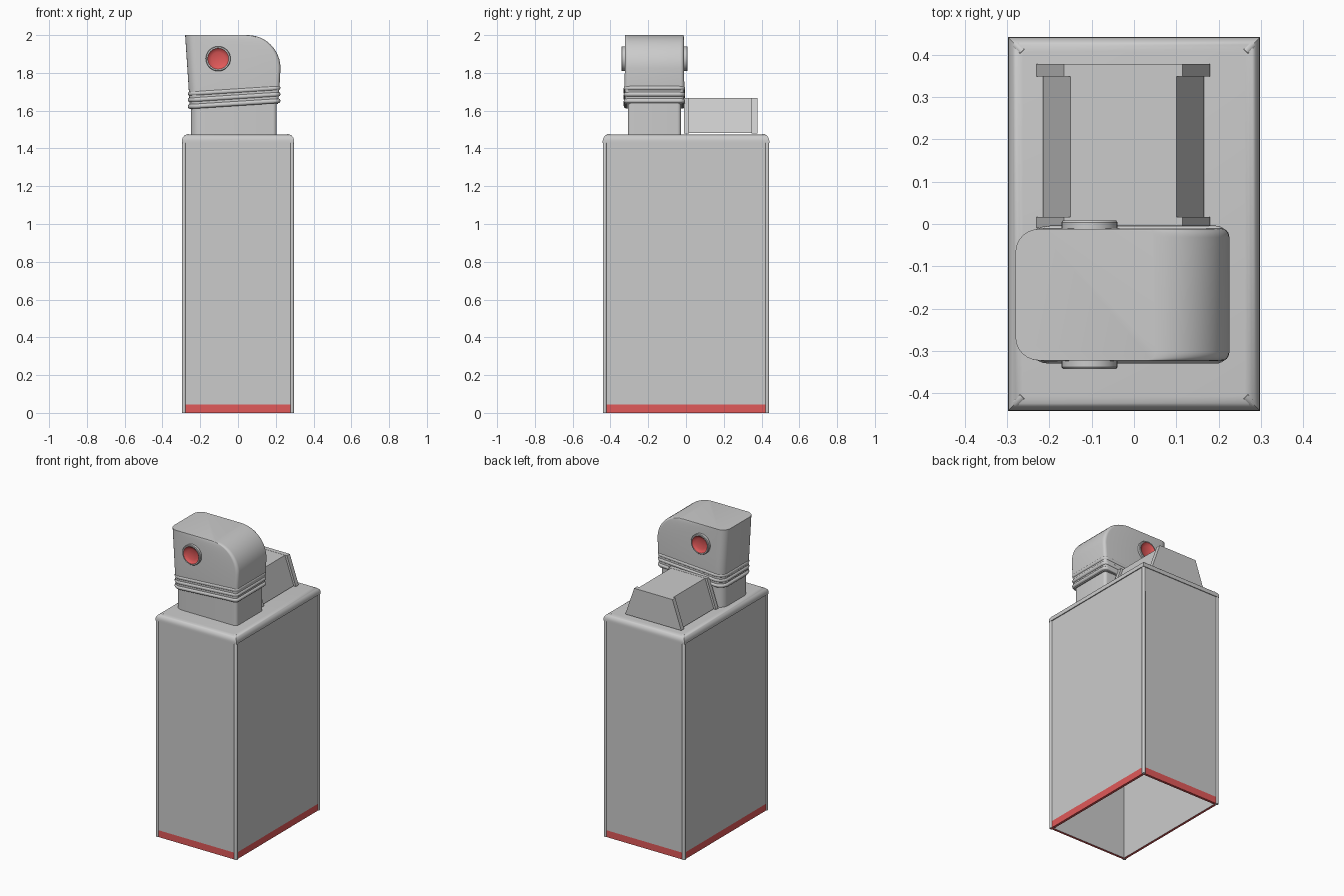
import bpy, bmesh, math
from mathutils import Matrix

if "Cube" in bpy.data.objects:
    bpy.data.objects.remove(bpy.data.objects["Cube"])


def material(name, rgb):
    m = bpy.data.materials.new(name)
    m.use_nodes = True
    m.diffuse_color = (*rgb, 1)
    m.node_tree.nodes["Principled BSDF"].inputs["Base Color"].default_value = (*rgb, 1)
    return m


GREY = material("plain grey", (0.6, 0.6, 0.6))
RED = material("warm red", (0.75, 0.1, 0.1))


def finish(name, bm, mats=(GREY,), smooth=True):
    bmesh.ops.recalc_face_normals(bm, faces=bm.faces)
    me = bpy.data.meshes.new(name)
    bm.to_mesh(me)
    bm.free()
    for m in mats:
        me.materials.append(m)
    if smooth:
        me.shade_smooth()
        me.set_sharp_from_angle(angle=math.radians(35))
    ob = bpy.data.objects.new(name, me)
    bpy.context.collection.objects.link(ob)
    return ob


def box(half_x, half_y, z0, z1):
    bm = bmesh.new()
    mat = Matrix.Translation((0, 0, (z0 + z1) / 2)) @ Matrix.Diagonal(
        (half_x * 2, half_y * 2, z1 - z0, 1))
    bmesh.ops.create_cube(bm, size=1, matrix=mat)
    return bm


def tube(name, points, radius, cyclic=False):
    cu = bpy.data.curves.new(name, "CURVE")
    cu.dimensions = "3D"
    cu.bevel_depth = radius
    cu.bevel_resolution = 3
    cu.use_fill_caps = True
    sp = cu.splines.new("POLY")
    sp.points.add(len(points) - 1)
    for p, co in zip(sp.points, points):
        p.co = (*co, 1)
    sp.use_cyclic_u = cyclic
    sp.use_smooth = True
    cu.materials.append(GREY)
    ob = bpy.data.objects.new(name, cu)
    bpy.context.collection.objects.link(ob)


MID_Y = -0.167  # centre line of the tower


def rounded_outline(x0, x1, half_y, r_left=0.055, r_right=0.02, steps=6):
    """Plan outline, softer on its left-hand end."""
    pts = []
    corners = [(x1, 1, r_right, 0), (x0, 1, r_left, 90),
               (x0, -1, r_left, 180), (x1, -1, r_right, 270)]
    for x, sy, r, start in corners:
        cx = x - r if x == x1 else x + r
        cy = MID_Y + sy * (half_y - r)
        for i in range(steps + 1):
            a = math.radians(start + 90 * i / steps)
            pts.append((cx + r * math.cos(a), cy + r * math.sin(a)))
    return pts


def loft(name, sections):
    """Skin a stack of (z, x0, x1, half_y) outlines."""
    bm = bmesh.new()
    loops = [[bm.verts.new((x, y, z)) for x, y in rounded_outline(x0, x1, h)]
             for z, x0, x1, h in sections]
    n = len(loops[0])
    for a, b in zip(loops, loops[1:]):
        for i in range(n):
            j = (i + 1) % n
            bm.faces.new((a[i], a[j], b[j], b[i]))
    bm.faces.new(loops[0][::-1])
    bm.faces.new(loops[-1])
    return finish(name, bm)


def trapezoid(name, bottom, top, z0, z1, y0, y1):
    bm = bmesh.new()
    profile = [(bottom[0], z0), (bottom[1], z0), (top[1], z1), (top[0], z1)]
    face = bm.faces.new([bm.verts.new((x, y0, z)) for x, z in profile])
    ext = bmesh.ops.extrude_face_region(bm, geom=[face])["geom"]
    bmesh.ops.translate(bm, vec=(0, y1 - y0, 0),
                        verts=[v for v in ext if isinstance(v, bmesh.types.BMVert)])
    if not face.is_valid or len(bm.faces) < 6:
        bm.faces.new([v for v in bm.verts if v.co.y == y0])
    return finish(name, bm, smooth=False)


# Hollow body, open below, with a red band around the foot
bm = box(0.291, 0.436, 0, 1.44)
bmesh.ops.delete(bm, geom=[f for f in bm.faces if f.normal.z < -0.5], context="FACES_ONLY")
bmesh.ops.bisect_plane(bm, geom=bm.verts[:] + bm.edges[:] + bm.faces[:],
                       plane_co=(0, 0, 0.045), plane_no=(0, 0, 1))
for f in bm.faces:
    f.material_index = int(f.calc_center_median().z < 0.045)
body = finish("body_shell", bm, (GREY, RED, GREY), smooth=False)
wall = body.modifiers.new("wall", "SOLIDIFY")
wall.thickness = 0.016
wall.offset = -1
wall.use_even_offset = True
wall.material_offset = 2

# Rounded lid
bm = box(0.297, 0.441, 1.43, 1.475)
rim = [e for e in bm.edges if all(v.co.z > 1.45 for v in e.verts)]
bmesh.ops.bevel(bm, geom=rim, offset=0.035, segments=6, profile=0.5, affect="EDGES")
finish("lid", bm)

# Corner beads that curl over the lid
for sx, side in ((1, "left"), (-1, "right")):
    for sy, end in ((-1, "front"), (1, "back")):
        path = [(0, 0), (0, 1.44), (0.004, 1.452), (0.010, 1.461), (0.024, 1.467)]
        tube(f"corner_bead_{end}_{side}",
             [(sx * (0.286 - d), sy * (0.430 - d), z) for d, z in path], 0.011)

# Neck and curved head
loft("neck", [(1.47, -0.25, 0.205, 0.141), (1.65, -0.25, 0.205, 0.141)])
R = 0.175
sections = [(1.635, -0.256, 0.212, 0.155), (1.73, -0.262, 0.22, 0.158)]
for i in range(13):
    a = math.radians(90 * i / 12)
    z = 2 - R + R * math.sin(a)
    t = (z - 1.73) / 0.27
    sections.append((z, -0.262 - 0.018 * t, 0.05 + R * math.cos(a), 0.158 - 0.003 * t))
loft("head", sections)

# Three tilted bellows rings
for k, z in enumerate((1.637, 1.672, 1.705)):
    outline = rounded_outline(-0.253, 0.212, 0.150)
    tube(f"neck_ring_{k + 1}",
         [(x, y, z + 0.065 * (x + 0.02)) for x, y in outline], 0.013, cyclic=True)

# Pivot bosses with a red dish on both faces of the head
boss = [(0.066, 0.14), (0.066, 0.171), (0.063, 0.175), (0.056, 0.175),
        (0.052, 0.169), (0.035, 0.162), (0, 0.160)]
for s, end in ((-1, "front"), (1, "back")):
    bm = bmesh.new()
    verts = [bm.verts.new((-0.105 + r, MID_Y + s * y, 1.875)) for r, y in boss]
    edges = [bm.edges.new(p) for p in zip(verts, verts[1:])]
    bmesh.ops.spin(bm, geom=verts + edges, cent=(-0.105, MID_Y, 1.875),
                   axis=(0, 1, 0), angle=math.tau, steps=32)
    bmesh.ops.remove_doubles(bm, verts=bm.verts, dist=0.0001)
    for f in bm.faces:
        c = f.calc_center_median()
        f.material_index = int(math.hypot(c.x + 0.105, c.z - 1.875) < 0.0545)
    ob = finish(f"pivot_boss_{end}", bm, (GREY, RED))
    # open shells: make sure the dish faces outward
    me = ob.data
    dish = [p for p in me.polygons if p.material_index == 1]
    if sum(p.normal.y for p in dish) * s < 0:
        me.flip_normals()

# Sloped block behind the tower with a flange on each end
trapezoid("rear_block", (-0.215, 0.165), (-0.15, 0.10), 1.482, 1.667, 0.0, 0.36)
for y0, y1, end in ((-0.01, 0.016, "front"), (0.348, 0.378, "back")):
    trapezoid(f"rear_block_flange_{end}", (-0.23, 0.18), (-0.165, 0.115),
              1.48, 1.668, y0, y1)
